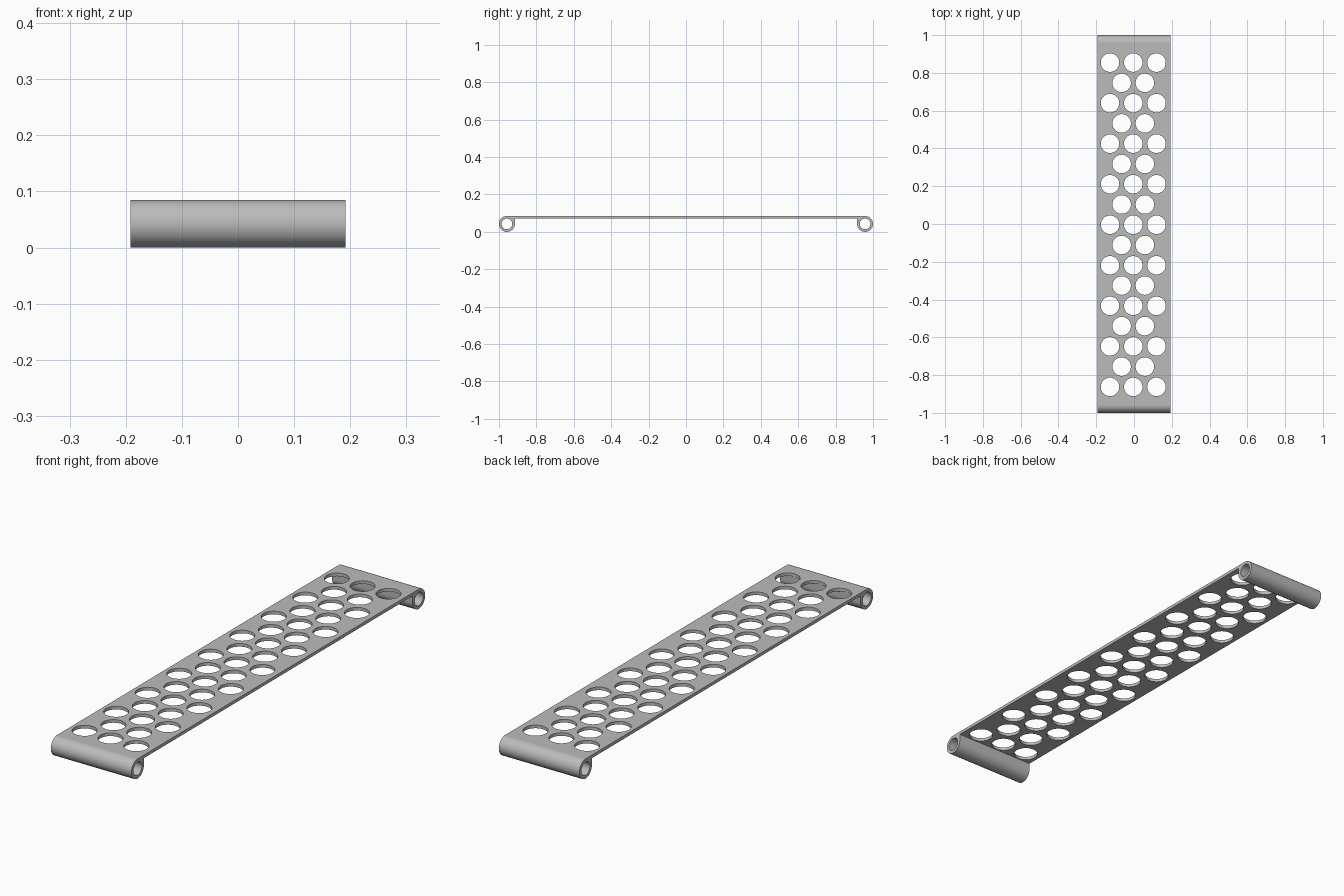
import bpy
import bmesh
from math import pi, cos, sin
from mathutils import Matrix, Vector

if "Cube" in bpy.data.objects:
    bpy.data.objects.remove(bpy.data.objects["Cube"])

HALF_WIDTH = 0.192
RADIUS = 0.0425            # outer radius of the rolled ends
BORE = 0.0285              # inner radius of the rolled ends
THICK = 0.0135
EYE_Y = 1 - RADIUS
ARC_STEPS = 32


def arc(cy, radius, start, end, steps):
    return [(cy + radius * cos(start + (end - start) * i / steps),
             RADIUS + radius * sin(start + (end - start) * i / steps))
            for i in range(steps + 1)]


def add_loop(curve, points):
    spline = curve.splines.new('POLY')
    spline.points.add(len(points) - 1)
    for p, (a, b) in zip(spline.points, points):
        p.co = (a, b, 0, 1)
    spline.use_cyclic_u = True


# Steel material
steel = bpy.data.materials.new("grey_steel")
steel.use_nodes = True
grey = (0.5, 0.5, 0.5, 1)
steel.diffuse_color = grey
steel.node_tree.nodes["Principled BSDF"].inputs["Base Color"].default_value = grey

# Side profile: flat strap with both ends rolled under into eyes
half = arc(EYE_Y, RADIUS, pi / 2, -pi, ARC_STEPS)
half.append((EYE_Y - RADIUS, 2 * RADIUS - THICK))
outline = half + [(-y, z) for y, z in reversed(half)]
profile = bpy.data.curves.new("strap_profile", 'CURVE')
profile.dimensions = '2D'
profile.fill_mode = 'BOTH'
profile.extrude = HALF_WIDTH
add_loop(profile, outline)
for side in (1, -1):
    add_loop(profile, arc(side * EYE_Y, BORE, 0, 2 * pi, 40)[:-1])
profile_object = bpy.data.objects.new("strap_profile", profile)
bpy.context.collection.objects.link(profile_object)
bpy.context.view_layer.update()
depsgraph = bpy.context.evaluated_depsgraph_get()
mesh = bpy.data.meshes.new_from_object(profile_object.evaluated_get(depsgraph))
bpy.data.objects.remove(profile_object)

# Turn the profile so that it runs across x, and weld it into one solid
bm = bmesh.new()
bm.from_mesh(mesh)
bm.transform(Matrix(((0, 0, 1, 0), (1, 0, 0, 0), (0, 1, 0, 0), (0, 0, 0, 1))))
bmesh.ops.remove_doubles(bm, verts=bm.verts, dist=0.0001)
bmesh.ops.recalc_face_normals(bm, faces=bm.faces)
bm.to_mesh(mesh)
bm.free()
mesh.name = "perforated_strap"
mesh.materials.clear()
mesh.materials.append(steel)
strap = bpy.data.objects.new("perforated_strap", mesh)
bpy.context.collection.objects.link(strap)

# Hole cutters: rows of three alternating with rows of two
bm = bmesh.new()
for row in range(17):
    count = 3 if row % 2 == 0 else 2
    for col in range(count):
        x = (col - (count - 1) / 2) * 0.123 - 0.004
        y = (row - 8) * 0.1073 - 0.004
        bmesh.ops.create_cone(bm, cap_ends=True, segments=40, radius1=0.049,
                              radius2=0.049, depth=0.06,
                              matrix=Matrix.Translation(Vector((x, y, 0.078))))
cutter_mesh = bpy.data.meshes.new("hole_cutters")
bm.to_mesh(cutter_mesh)
bm.free()
cutter_mesh.materials.append(steel)
cutters = bpy.data.objects.new("hole_cutters", cutter_mesh)
bpy.context.collection.objects.link(cutters)
cutters.hide_render = True

# Punch the holes
for obj in bpy.context.selected_objects:
    obj.select_set(False)
bpy.context.view_layer.objects.active = strap
strap.select_set(True)
punch = strap.modifiers.new("punch_holes", 'BOOLEAN')
punch.operation = 'DIFFERENCE'
punch.solver = 'EXACT'
punch.object = cutters
bpy.ops.object.modifier_apply(modifier=punch.name)
bpy.data.objects.remove(cutters)

# Smooth rolls and hole walls, crisp rims, even shading on the flat
bpy.ops.object.shade_smooth_by_angle(angle=pi / 6)
weighted = strap.modifiers.new("weighted_normals", 'WEIGHTED_NORMAL')
weighted.keep_sharp = True
